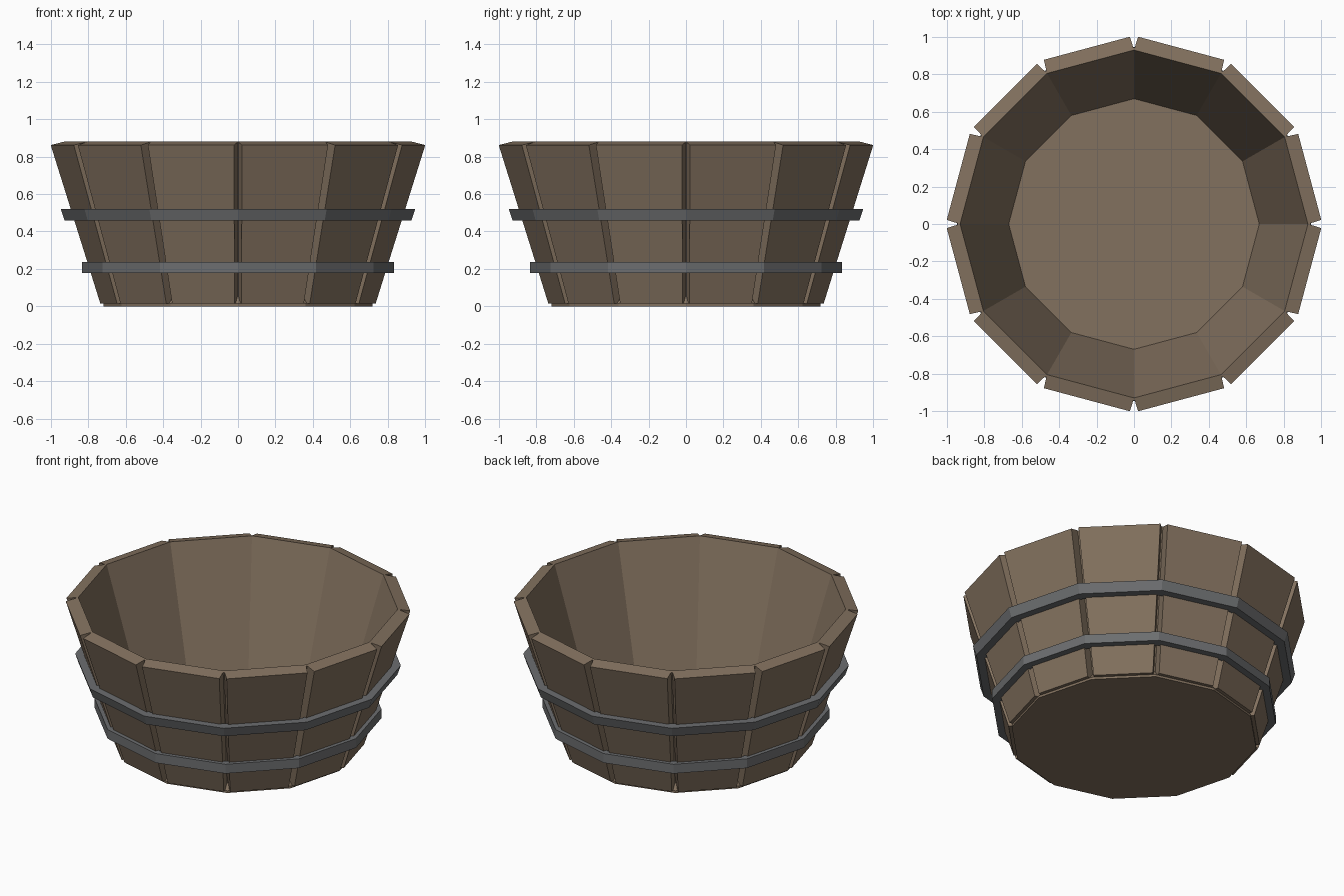
import bpy, bmesh, math
from mathutils import Matrix

if "Cube" in bpy.data.objects:
    bpy.data.objects.remove(bpy.data.objects["Cube"])

N = 12
STEP = math.tau / N
C, T = math.cos(STEP / 2), math.tan(STEP / 2)


def material(name, rgb):
    m = bpy.data.materials.new(name)
    m.diffuse_color = (*rgb, 1)
    m.use_nodes = True
    m.node_tree.nodes["Principled BSDF"].inputs["Base Color"].default_value = m.diffuse_color
    return m


wood = material("brown wood", (0.225, 0.165, 0.113))
metal = material("grey iron", (0.150, 0.155, 0.160))


def finish(bm, name, mat):
    bmesh.ops.recalc_face_normals(bm, faces=bm.faces[:])
    me = bpy.data.meshes.new(name)
    bm.to_mesh(me)
    bm.free()
    me.materials.append(mat)
    ob = bpy.data.objects.new(name, me)
    bpy.context.collection.objects.link(ob)
    return ob


def lathe(name, profile, mat, closed):
    """Twelve-sided revolve; open profiles get their two end rings capped."""
    bm = bmesh.new()
    rings = [[bm.verts.new((r * math.cos(i * STEP), r * math.sin(i * STEP), z))
              for i in range(N)] for r, z in profile]
    pairs = list(zip(rings, rings[1:]))
    if closed:
        pairs.append((rings[-1], rings[0]))
    for a, b in pairs:
        for i in range(N):
            j = (i + 1) % N
            bm.faces.new((a[i], a[j], b[j], b[i]))
    if not closed:
        bm.faces.new(rings[0])
        bm.faces.new(rings[-1])
    return finish(bm, name, mat)


# Inner tub: base plate, thin wall behind the staves, rim and floor
lathe("tub_shell", [(0.72, 0), (0.72, 0.014), (0.69, 0.05), (0.945, 0.8765),
                    (0.93, 0.88), (0.67, 0.05)], wood, False)


# Staves: tapered planks with V-shaped gaps between them
def stave(i):
    bm = bmesh.new()
    # corner radius, height, gap trimmed from each side
    corners = [(0.741, 0.015, 0.019), (1.007, 0.862, 0.0225),
               (0.945, 0.8765, 0.004), (0.680, 0.015, 0.004)]
    sides = []
    for s in (-1, 1):
        sides.append([bm.verts.new((r * C, s * (r * C * T - g), z))
                      for r, z, g in corners])
    a, b = sides
    bm.faces.new(a)
    bm.faces.new(b)
    for k in range(4):
        m = (k + 1) % 4
        bm.faces.new((a[k], a[m], b[m], b[k]))
    bm.transform(Matrix.Rotation((i + 0.5) * STEP, 4, 'Z'))
    finish(bm, f"stave_{i + 1}", wood)


for i in range(N):
    stave(i)

# Iron hoops: upper one flares with the wall, lower one is upright
lathe("upper_hoop", [(0.928, 0.46), (0.948, 0.52), (0.885, 0.52), (0.865, 0.46)], metal, True)
lathe("lower_hoop", [(0.835, 0.178), (0.835, 0.237), (0.79, 0.237), (0.775, 0.178)], metal, True)
